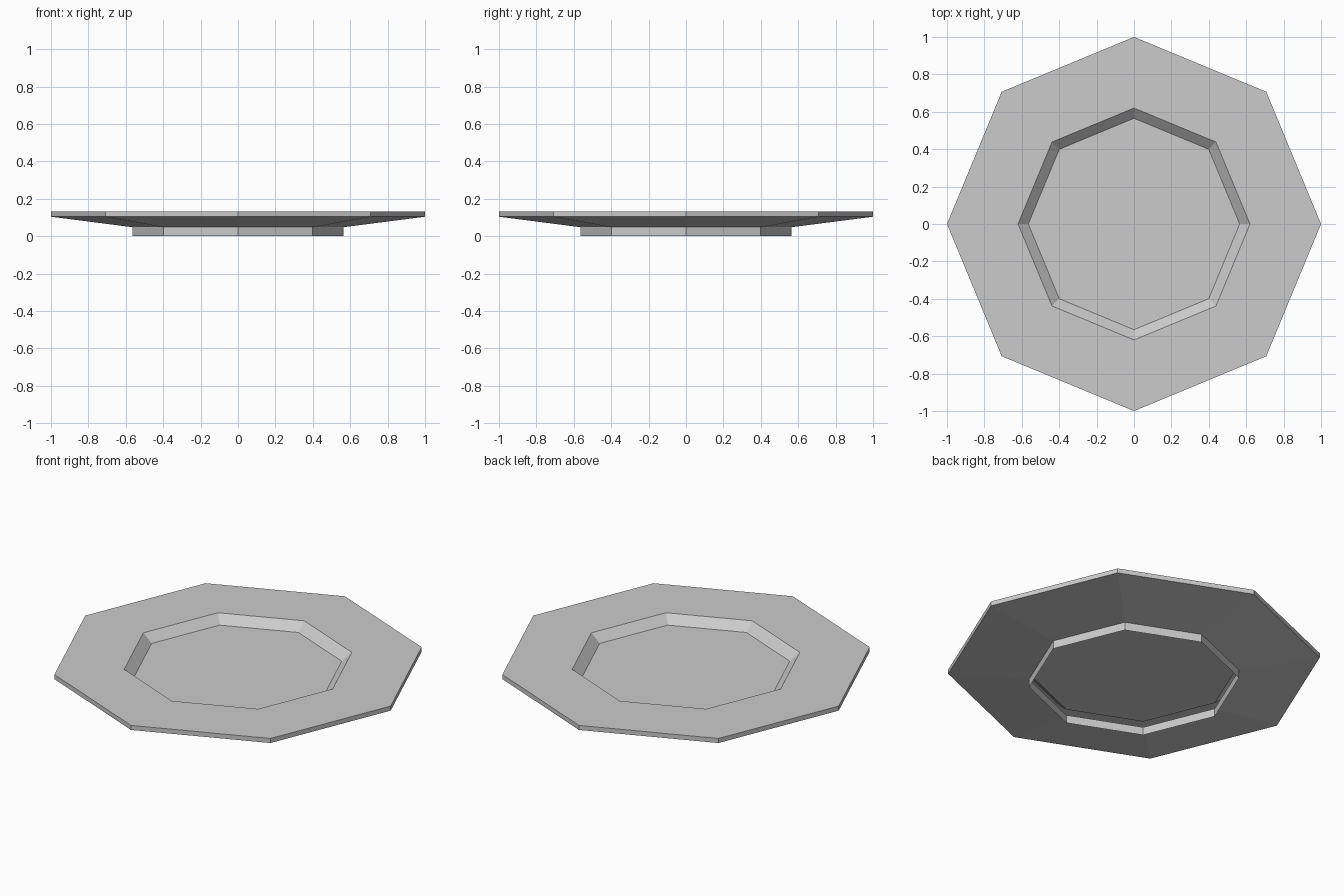
import bpy
import bmesh
from math import cos, sin, pi

SIDES = 8

cube = bpy.data.objects.get("Cube")
if cube:
    bpy.data.objects.remove(cube, do_unlink=True)

# One plain grey material
grey = bpy.data.materials.new("light grey")
grey.use_nodes = True
colour = (0.6, 0.6, 0.6, 1)
grey.diffuse_color = colour
grey.node_tree.nodes["Principled BSDF"].inputs["Base Color"].default_value = colour

# Profile as (radius, height): foot, sloped underside, rim edge, flat rim, well
profile = [
    (0.565, 0.0),
    (0.565, 0.048),
    (1.0, 0.104),
    (1.0, 0.131),
    (0.62, 0.131),
    (0.565, 0.083),
]


def add_ring(bm, radius, height):
    angles = [2 * pi * i / SIDES for i in range(SIDES)]
    return [bm.verts.new((radius * cos(a), radius * sin(a), height)) for a in angles]


# Open-bottomed shell made by joining the rings
bm = bmesh.new()
rings = [add_ring(bm, r, z) for r, z in profile]
for low, high in zip(rings, rings[1:]):
    for i in range(SIDES):
        j = (i + 1) % SIDES
        bm.faces.new((low[i], low[j], high[j], high[i]))

# Floor of the well
bm.faces.new(rings[-1])

mesh = bpy.data.meshes.new("plate")
bm.to_mesh(mesh)
bm.free()
mesh.materials.append(grey)
plate = bpy.data.objects.new("plate", mesh)
bpy.context.collection.objects.link(plate)
